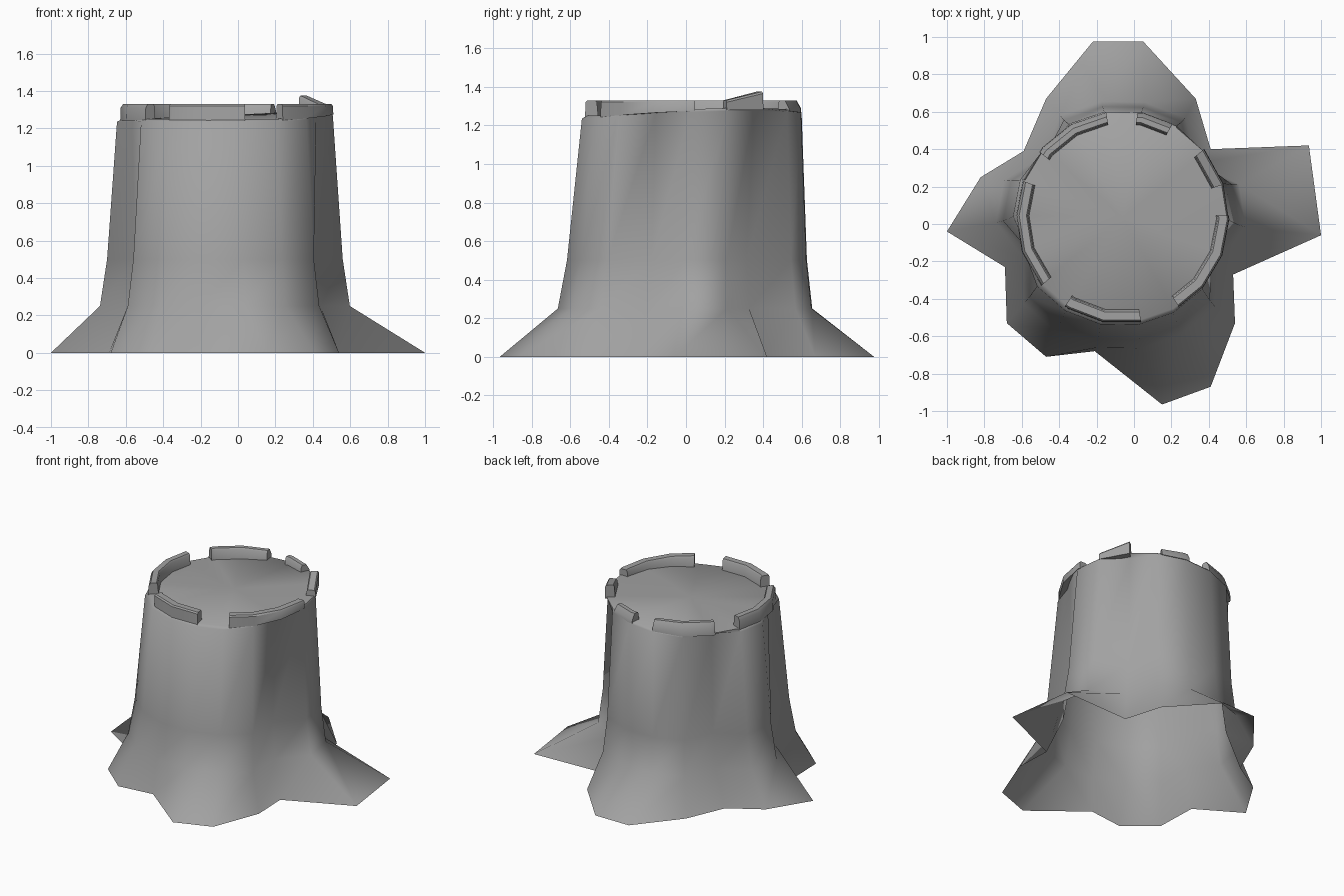
import bpy, bmesh
from math import cos, sin, radians, pi
from mathutils import Vector

if "Cube" in bpy.data.objects:
    bpy.data.objects.remove(bpy.data.objects["Cube"])

# root outline on the ground, counter-clockwise
ROOTS = [(1, -.06), (.935, .42), (.41, .40), (.33, .67), (.05, .975), (-.22, .975),
         (-.47, .67), (-.59, .39), (-.82, .25), (-1, -.04), (-.69, -.23), (-.68, -.53),
         (-.47, -.71), (-.21, -.68), (.15, -.965), (.41, -.87), (.54, -.53), (.53, -.27)]
# trunk levels: z, centre x, centre y, radius, share of groove depth
LEVELS = [(.25, -.07, -.005, .668, 1), (.5, -.07, .005, .63, 1), (1.235, -.07, .03, .577, .45)]
# grooves between the root lobes: point on the ring, depth
GROOVES = {2: .14, 7: .11, 10: .12, 17: .12}
RIM = (-.06, .036)
RIM_R = .567

angles = [radians(20 * i - 1) for i in range(18)]

wood = bpy.data.materials.new("wood_grey")
wood.diffuse_color = (.36, .36, .36, 1)
wood.use_nodes = True
wood.node_tree.nodes["Principled BSDF"].inputs["Base Color"].default_value = wood.diffuse_color


def tilt(t):
    """The cut sits a little higher towards the back right."""
    return .04 * max(0, cos(t - radians(30)))


def finish(name, bm, angle):
    bmesh.ops.recalc_face_normals(bm, faces=bm.faces)
    me = bpy.data.meshes.new(name)
    bm.to_mesh(me)
    bm.free()
    me.materials.append(wood)
    ob = bpy.data.objects.new(name, me)
    bpy.context.collection.objects.link(ob)
    bpy.ops.object.select_all(action='DESELECT')
    ob.select_set(True)
    bpy.context.view_layer.objects.active = ob
    bpy.ops.object.shade_smooth_by_angle(angle=radians(angle))


def bridge(bm, a, b):
    n = len(a)
    for i in range(n):
        j = (i + 1) % n
        bm.faces.new((a[i], a[j], b[j], b[i]))


# trunk with flared roots, open underneath
bm = bmesh.new()
rings = [[bm.verts.new((x, y, 0)) for x, y in ROOTS]]
for z, cx, cy, r, share in LEVELS:
    ring = []
    for i, a in enumerate(angles):
        rr = r - share * GROOVES.get(i, 0)
        ring.append(bm.verts.new((cx + rr * cos(a), cy + rr * sin(a),
                                  z + (tilt(a) if z > 1 else 0))))
    rings.append(ring)
# softened cut edge
rings.append([bm.verts.new((RIM[0] + .558 * cos(a), RIM[1] + .558 * sin(a), 1.25 + tilt(a)))
              for a in angles])
for a, b in zip(rings, rings[1:]):
    bridge(bm, a, b)
# cut wood surface
hub = bm.verts.new((RIM[0], RIM[1], 1.268))
top = rings[-1]
for i in range(len(top)):
    bm.faces.new((top[i], top[(i + 1) % len(top)], hub))
finish("stump_trunk", bm, 62)


def on_polygon(t, r):
    """Point at angle t on the trunk polygon of radius r (offset from centre)."""
    half = radians(10)
    off = (t - angles[0]) % (2 * half)
    d = r * cos(half) / cos(off - half)
    return Vector((d * cos(t), d * sin(t), 0))


def bark_piece(name, start, end, lift0=0, lift1=0, lean=0):
    t0, t1 = radians(start), radians(end)
    mids = sorted(t0 + (a - t0) % (2 * pi) for a in angles)
    ts = [t0] + [t for t in mids if t0 + .03 < t < t1 - .03] + [t1]
    bm = bmesh.new()
    sections = []
    for t in ts:
        lift = lift0 + (lift1 - lift0) * (t - t0) / (t1 - t0)
        k = tilt(t)
        # cross-section: radius, height, from outside foot to inside foot
        prof = [(.57, 1.24 + k), (RIM_R, 1.32 - lean + lift), (.559 - lean / 2, 1.33 + lift),
                (.515, 1.33 + lift), (.507, 1.32 + lift), (.50, 1.24 + k)]
        sec = []
        for r, z in prof:
            p = on_polygon(t, r)
            sec.append(bm.verts.new((RIM[0] + p.x, RIM[1] + p.y, z)))
        sections.append(sec)
    for a, b in zip(sections, sections[1:]):
        bridge(bm, a, b)
    bm.faces.new(sections[0])
    bm.faces.new(sections[-1])
    finish(name, bm, 35)


# broken bark rim
bark_piece("bark_rim_right", -58, 1)
bark_piece("bark_rim_raised", 18, 40, 0, .045)
bark_piece("bark_rim_back_right", 62, 82, 0, 0, .03)
bark_piece("bark_rim_back_left", 99, 142, 0, 0, .03)
bark_piece("bark_rim_left", 160, 220, 0, 0, .01)
bark_piece("bark_rim_front", 237, 280)
